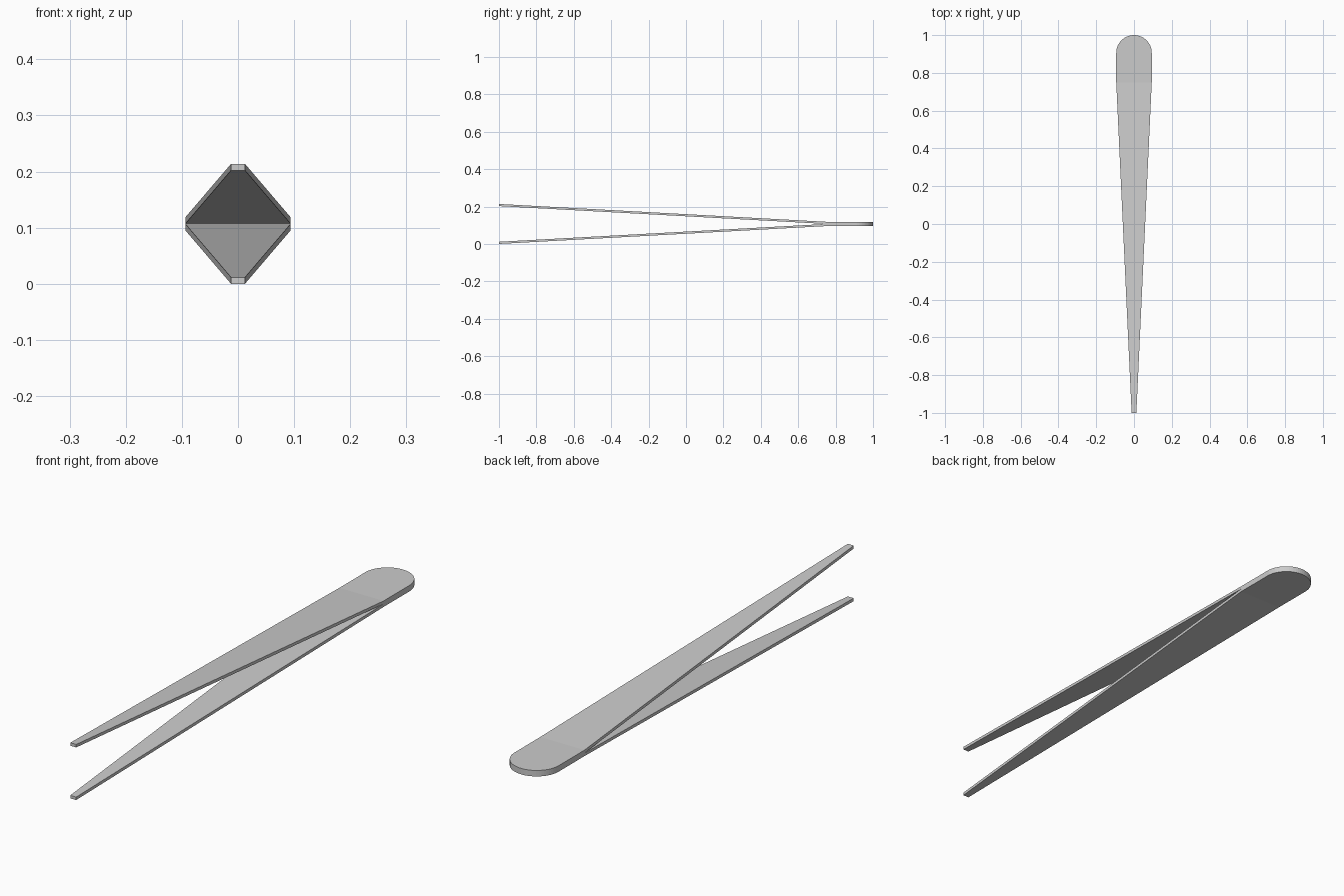
import bpy, bmesh, math

cube = bpy.data.objects.get("Cube")
if cube:
    bpy.data.objects.remove(cube)

MID = 0.1068       # height of the plane where the arms meet
THICK = 0.0115     # thickness of one arm
TIP = 0.0125       # half width at the tip
WIDE = 0.094       # half width of the handle
BEND = 0.75        # where the arm leaves the flat handle
SEGMENTS = 32

steel = bpy.data.materials.new("brushed steel grey")
steel.diffuse_color = (0.6, 0.6, 0.6, 1)
steel.use_nodes = True
steel.node_tree.nodes["Principled BSDF"].inputs["Base Color"].default_value = (0.6, 0.6, 0.6, 1)


def make_arm(name, side):
    """One arm: tapered blade plus half of the round-ended handle."""
    bm = bmesh.new()
    rise = MID - THICK
    blade = [(-TIP, -1, rise), (TIP, -1, rise), (WIDE, BEND, 0), (-WIDE, BEND, 0)]
    arc = []
    for i in range(SEGMENTS + 1):
        a = math.pi * i / SEGMENTS
        arc.append((WIDE * math.cos(a), 1 - WIDE + WIDE * math.sin(a), 0))
    blade_verts = [bm.verts.new((x, y, MID + side * z)) for x, y, z in blade]
    arc_verts = [bm.verts.new((x, y, MID + side * z)) for x, y, z in arc]
    sheet = [bm.faces.new(blade_verts),
             bm.faces.new([blade_verts[3], blade_verts[2]] + arc_verts)]

    # Thicken the sheet outwards from the meeting plane
    result = bmesh.ops.extrude_face_region(bm, geom=sheet, use_keep_orig=True)
    moved = [v for v in result["geom"] if isinstance(v, bmesh.types.BMVert)]
    bmesh.ops.translate(bm, verts=moved, vec=(0, 0, side * THICK))
    bmesh.ops.recalc_face_normals(bm, faces=bm.faces)

    mesh = bpy.data.meshes.new(name)
    bm.to_mesh(mesh)
    bm.free()
    mesh.materials.append(steel)
    arm = bpy.data.objects.new(name, mesh)
    bpy.context.collection.objects.link(arm)
    return arm


make_arm("upper_arm", 1)
make_arm("lower_arm", -1)
